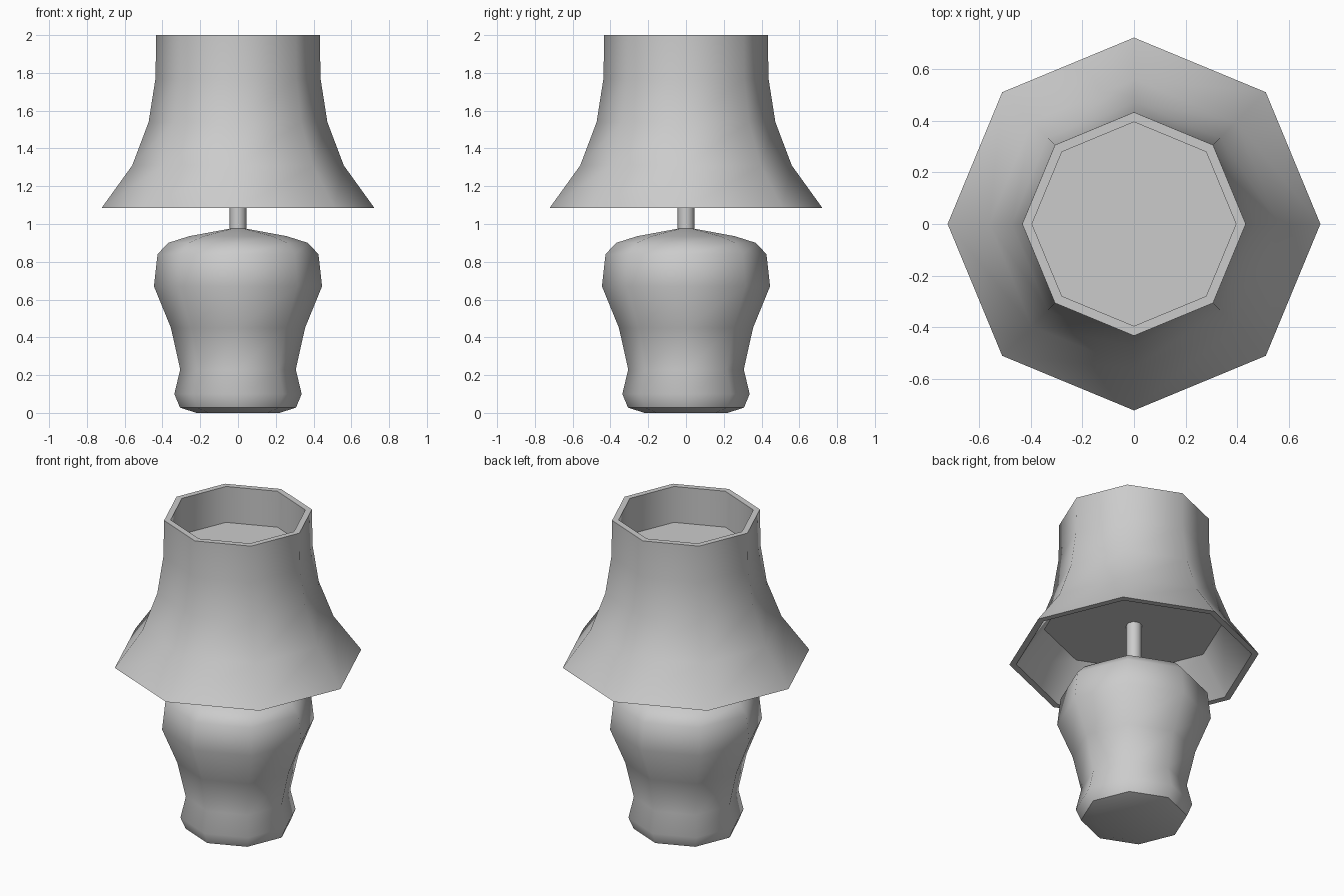
import bpy, bmesh
from math import cos, sin, pi, radians

if "Cube" in bpy.data.objects:
    bpy.data.objects.remove(bpy.data.objects["Cube"])

SIDES = 8


def lathe(name, profile):
    """Closed octagonal turned solid from (radius, z) points; flat end caps."""
    bm = bmesh.new()
    rings = [[bm.verts.new((r * cos(2 * pi * i / SIDES), r * sin(2 * pi * i / SIDES), z))
              for i in range(SIDES)] for r, z in profile]
    for a, b in zip(rings, rings[1:]):
        for i in range(SIDES):
            j = (i + 1) % SIDES
            bm.faces.new((a[i], a[j], b[j], b[i]))
    bm.faces.new(rings[0][::-1])
    bm.faces.new(rings[-1])
    bmesh.ops.recalc_face_normals(bm, faces=bm.faces[:])
    mesh = bpy.data.meshes.new(name)
    bm.to_mesh(mesh)
    bm.free()
    ob = bpy.data.objects.new(name, mesh)
    bpy.context.collection.objects.link(ob)
    bpy.ops.object.select_all(action='DESELECT')
    ob.select_set(True)
    bpy.context.view_layer.objects.active = ob
    bpy.ops.object.shade_smooth_by_angle(angle=radians(46))
    return ob


# Vase-shaped body
lathe("lamp_body", [
    (0.22, 0.0), (0.307, 0.028), (0.337, 0.10), (0.306, 0.23), (0.355, 0.45),
    (0.445, 0.67), (0.426, 0.84), (0.37, 0.90), (0.26, 0.935), (0.045, 0.975)])

# Stem between body and shade
lathe("lamp_stem", [(0.045, 0.96), (0.045, 1.31)])

# Flared shade with wall thickness, recessed underside and recessed top
lathe("lamp_shade", [
    (0.52, 1.31), (0.682, 1.085), (0.722, 1.085), (0.56, 1.31), (0.473, 1.54),
    (0.437, 1.77), (0.433, 2.0), (0.395, 2.0), (0.398, 1.77)])
